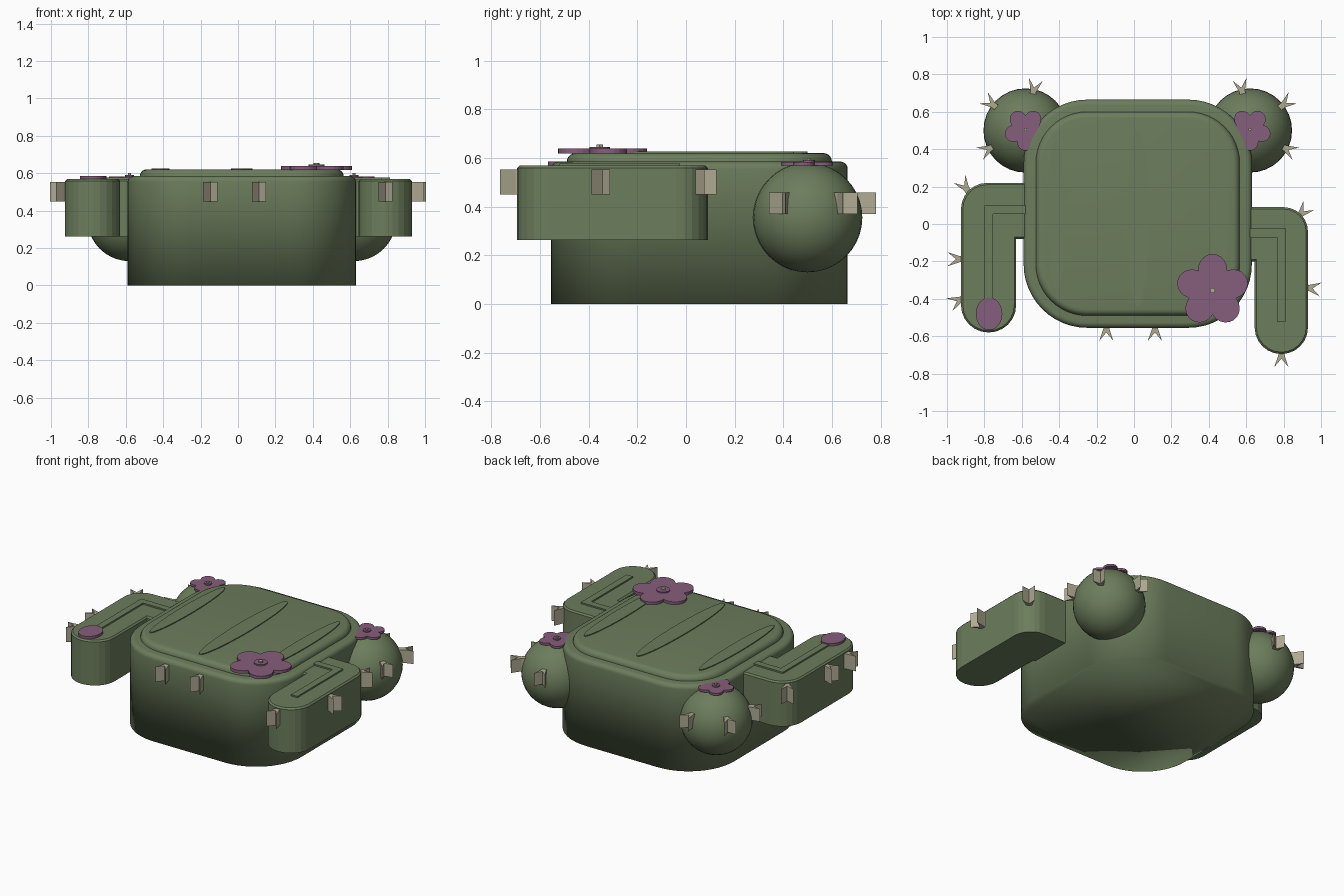
import bpy, bmesh, math
from mathutils import Vector

if "Cube" in bpy.data.objects:
    bpy.data.objects.remove(bpy.data.objects["Cube"])

def material(name, rgb):
    m = bpy.data.materials.new(name)
    m.diffuse_color = (*rgb, 1)
    m.use_nodes = True
    m.node_tree.nodes["Principled BSDF"].inputs["Base Color"].default_value = m.diffuse_color
    return m

GREEN = material("cactus green", (0.150, 0.205, 0.108))
PURPLE = material("flower purple", (0.240, 0.112, 0.200))
TAN = material("spine tan", (0.43, 0.40, 0.29))

def finish(name, bm, mat, smooth=None):
    bmesh.ops.recalc_face_normals(bm, faces=bm.faces)
    me = bpy.data.meshes.new(name)
    bm.to_mesh(me)
    bm.free()
    me.materials.append(mat)
    ob = bpy.data.objects.new(name, me)
    bpy.context.collection.objects.link(ob)
    if smooth == "all":
        for p in me.polygons:
            p.use_smooth = True
    elif smooth:
        bpy.ops.object.select_all(action='DESELECT')
        ob.select_set(True)
        bpy.context.view_layer.objects.active = ob
        bpy.ops.object.shade_smooth_by_angle(angle=math.radians(smooth))
    return ob

def loft(name, rings, mat, smooth=None):
    """Join equal-length rings of 3D points and cap both ends."""
    bm = bmesh.new()
    rows = [[bm.verts.new(p) for p in r] for r in rings]
    n = len(rows[0])
    for a, b in zip(rows, rows[1:]):
        for i in range(n):
            bm.faces.new((a[i], a[(i + 1) % n], b[(i + 1) % n], b[i]))
    bm.faces.new(rows[0][::-1])
    bm.faces.new(rows[-1])
    return finish(name, bm, mat, smooth)

def prism(name, pts, z0, z1, mat, smooth=None):
    return loft(name, [[(x, y, z) for x, y in pts] for z in (z0, z1)], mat, smooth)

def rounded(corners, seg):
    """Outline from (x, y, radius) corners in order, each arc in seg steps."""
    pts = []
    n = len(corners)
    for i, (x, y, r) in enumerate(corners):
        p = Vector((x, y))
        if r == 0:
            pts.append((x, y))
            continue
        a = (Vector(corners[i - 1][:2]) - p).normalized()
        b = (Vector(corners[(i + 1) % n][:2]) - p).normalized()
        c = p + (a + b) * r
        for k in range(seg + 1):
            t = k / seg * math.pi / 2
            q = c - b * r * math.cos(t) - a * r * math.sin(t)
            pts.append((q.x, q.y))
    return pts

def box_ring(d, z, seg=12):
    """Rounded body outline moved inward by d at height z."""
    x0, x1, y0, y1, r = -0.59 + d, 0.63 - d, -0.555 + d, 0.665 - d, 0.34 - d
    return [(x, y, z) for x, y in
            rounded([(x0, y0, r), (x1, y0, r), (x1, y1, r), (x0, y1, r)], seg)]

def ellipse(cx, cy, rx, ry, n=32, rot=0):
    c, s = math.cos(rot), math.sin(rot)
    out = []
    for i in range(n):
        u, v = rx * math.cos(2 * math.pi * i / n), ry * math.sin(2 * math.pi * i / n)
        out.append((cx + u * c - v * s, cy + u * s + v * c))
    return out

# Body: rounded box with a softened top edge
def arc(d0, z0, r, steps=5):
    return [box_ring(d0 + r * (1 - math.cos(t)), z0 + r * math.sin(t))
            for t in (k / steps * math.pi / 2 for k in range(steps + 1))]

loft("body", [box_ring(0, 0)] + arc(0, 0.555, 0.03), GREEN, "all")
# Raised top panel
loft("top_panel", [box_ring(0.065, 0.575)] + arc(0.065, 0.585, 0.035), GREEN, 40)
# Long ribs on the panel
for i, (x, y, w, l) in enumerate([(-0.415, 0.045, 0.048, 0.40), (0.02, 0.03, 0.058, 0.47),
                                  (0.455, 0.045, 0.048, 0.40)]):
    prism(f"rib_{i}", ellipse(x, y, w, l, 40), 0.61, 0.626, GREEN)

# Side arms: L shapes with a round end toward the front
def arm(name, inner, corner_x, in_x, y_top, y_low, y_end, r_corner):
    s = 1 if corner_x > in_x else -1
    r_end = abs(corner_x - in_x) / 2 - 0.001
    def outline(d):
        return rounded([(inner, y_top - d, 0), (corner_x - s * d, y_top - d, r_corner - d),
                        (corner_x - s * d, y_end + d, r_end - d),
                        (in_x + s * d, y_end + d, r_end - d),
                        (in_x + s * d, y_low + d, 0), (inner, y_low + d, 0)], 6)
    loft(name, [[(x, y, z) for x, y in outline(d)]
                for d, z in ((0, 0.262), (0, 0.558), (0.01, 0.568))], GREEN)

arm("left_arm", -0.5, -0.925, -0.63, 0.22, -0.08, -0.58, 0.14)
arm("right_arm", 0.5, 0.93, 0.645, 0.09, -0.20, -0.695, 0.13)

# Thin L-shaped ribs on the arms
def arm_rib(name, inner, xo, xi, y_top, y_end):
    w = abs(xo - xi)
    prism(name, [(inner, y_top), (xo, y_top), (xo, y_end), (xi, y_end),
                 (xi, y_top - w), (inner, y_top - w)], 0.56, 0.578, GREEN)

arm_rib("left_arm_rib", -0.56, -0.80, -0.755, 0.098, -0.45)
arm_rib("right_arm_rib", 0.60, 0.812, 0.765, -0.025, -0.52)

# Round side growths at the back
for side, x in (("left", -0.58), ("right", 0.62)):
    bm = bmesh.new()
    bmesh.ops.create_uvsphere(bm, u_segments=32, v_segments=20, radius=0.225)
    bmesh.ops.translate(bm, verts=bm.verts, vec=(x, 0.5, 0.355))
    finish(f"{side}_ball", bm, GREEN, "all")

# Flowers: five petals, a hub and a small pip
def flower(name, x, y, z, size, turn, thick):
    for k in range(5):
        a = math.radians(turn + 72 * k)
        prism(f"{name}_petal_{k}", ellipse(x + math.cos(a) * size * 0.58, y + math.sin(a) * size * 0.58,
              size * 0.43, size * 0.40, 20, a), z, z + thick, PURPLE)
    prism(f"{name}_centre", ellipse(x, y, size * 0.4, size * 0.4, 20), z, z + thick, PURPLE)
    prism(f"{name}_hub", ellipse(x, y, size * 0.22, size * 0.22, 16), z, z + thick + 0.008, PURPLE)
    prism(f"{name}_pip", ellipse(x, y, size * 0.08, size * 0.08, 6), z, z + thick + 0.017, TAN)

flower("big_flower", 0.42, -0.355, 0.618, 0.193, 90, 0.02)
flower("left_flower", -0.58, 0.505, 0.568, 0.112, 54, 0.015)
flower("right_flower", 0.62, 0.505, 0.568, 0.112, 54, 0.015)
# Flower bud at the end of the left arm
prism("bud", ellipse(-0.775, -0.48, 0.071, 0.087, 24), 0.56, 0.585, PURPLE)

# Forked spines: x, y, outward angle, lower height
SPINES = [(-0.148, -0.55, -90, 0.45), (0.112, -0.55, -90, 0.45),
          (-0.89, 0.18, 125, 0.45), (-0.922, -0.188, 180, 0.45), (-0.92, -0.40, 205, 0.45),
          (0.885, 0.045, 48, 0.45), (0.925, -0.34, -8, 0.45), (0.788, -0.69, -90, 0.45),
          (-0.745, 0.63, 143, 0.37), (-0.54, 0.70, 78, 0.37), (-0.76, 0.41, 208, 0.37),
          (0.58, 0.70, 102, 0.37), (0.79, 0.63, 37, 0.37), (0.80, 0.41, -28, 0.37)]
for i, (x, y, deg, z) in enumerate(SPINES):
    c, s = math.cos(math.radians(deg)), math.sin(math.radians(deg))
    fork = [(-0.02, -0.016), (0.01, -0.016), (0.075, -0.038), (0.03, 0),
            (0.075, 0.038), (0.01, 0.016), (-0.02, 0.016)]
    prism(f"spine_{i}", [(x + u * c - v * s, y + u * s + v * c) for u, v in fork],
          z, z + (0.103 if z > 0.4 else 0.088), TAN)
